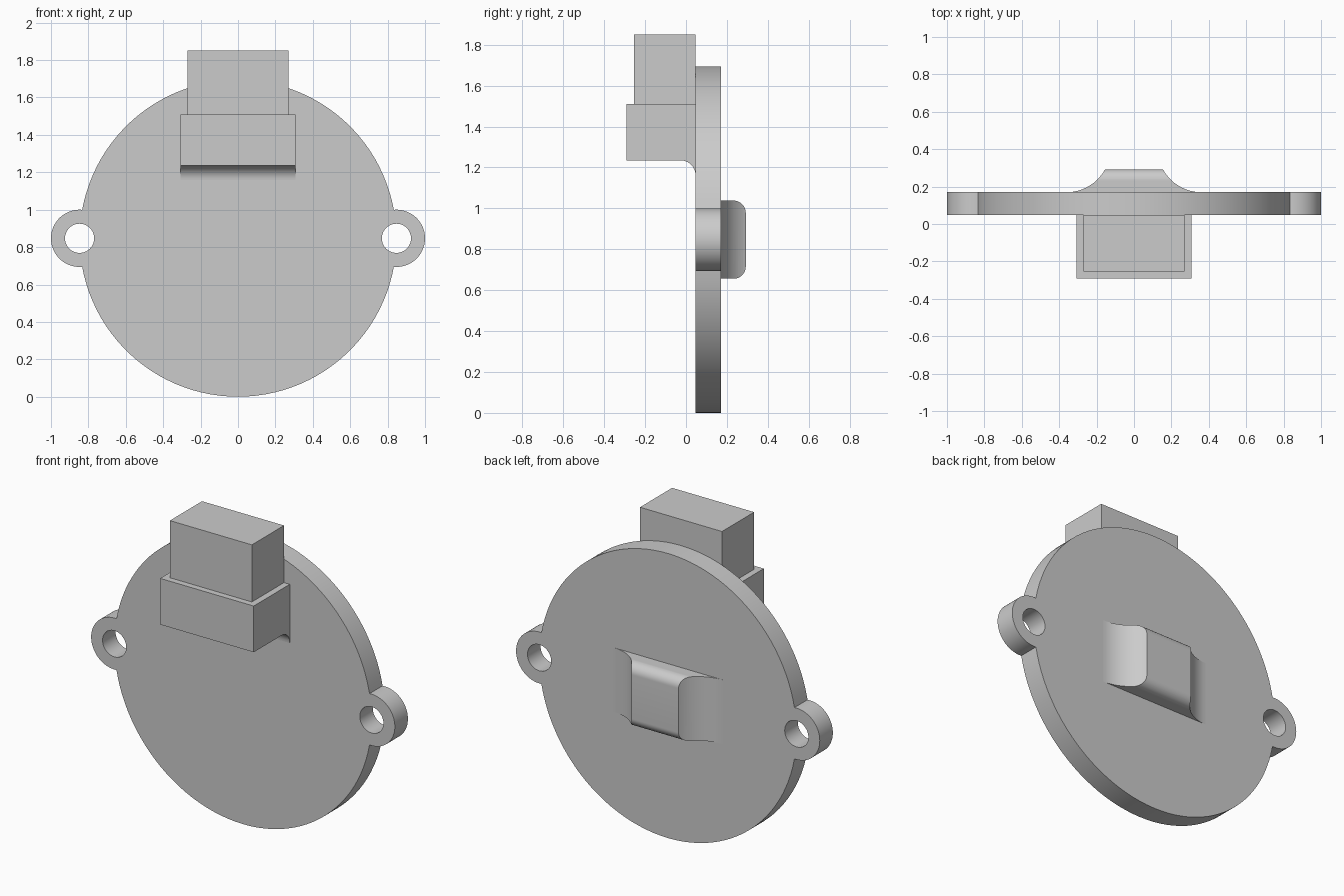
import bpy, bmesh
from math import sin, cos, asin, pi, radians
from mathutils import Vector

cube = bpy.data.objects.get("Cube")
if cube:
    bpy.data.objects.remove(cube, do_unlink=True)

grey = bpy.data.materials.new("plain grey")
grey.use_nodes = True
colour = (0.6, 0.6, 0.6, 1)
grey.diffuse_color = colour
grey.node_tree.nodes["Principled BSDF"].inputs["Base Color"].default_value = colour

R, EAR, HOLE = 0.847, 0.153, 0.078      # disc, ear and screw hole radii
FRONT, BACK, REAR = 0.047, 0.17, 0.292  # plate faces and rear of the grip


def arc(cx, cy, r, start, end, n):
    return [(cx + r * cos(start + (end - start) * i / n),
             cy + r * sin(start + (end - start) * i / n)) for i in range(n + 1)]


def prism(name, outline, axis, lo, hi):
    """Extrude a 2D outline along an axis; the outline uses the other two axes in order."""
    def place(p, d):
        c = list(p)
        c.insert("xyz".index(axis), d)
        return Vector(c)
    bm = bmesh.new()
    face = bm.faces.new([bm.verts.new(place(p, lo)) for p in outline])
    new = bmesh.ops.extrude_face_region(bm, geom=[face])["geom"]
    shift = place((0, 0), hi - lo)
    bmesh.ops.translate(bm, vec=shift, verts=[v for v in new if isinstance(v, bmesh.types.BMVert)])
    bmesh.ops.recalc_face_normals(bm, faces=bm.faces)
    mesh = bpy.data.meshes.new(name)
    bm.to_mesh(mesh)
    bm.free()
    mesh.materials.append(grey)
    ob = bpy.data.objects.new(name, mesh)
    bpy.context.collection.objects.link(ob)
    return ob


def cut(target, tool, operation):
    mod = target.modifiers.new(operation.lower(), "BOOLEAN")
    mod.object, mod.operation, mod.solver = tool, operation, "EXACT"
    bpy.context.view_layer.objects.active = target
    bpy.ops.object.modifier_apply(modifier=mod.name)
    bpy.data.objects.remove(tool, do_unlink=True)


def box(x0, x1, y0, y1):
    return [(x0, y0), (x1, y0), (x1, y1), (x0, y1)]


# Round plate with an ear on each side
a = 2 * asin(EAR / (2 * R))
sweep = pi / 2 + a / 2
outline = []
for side in (0, pi):
    outline += arc(R * cos(side), R, EAR, side - sweep, side + sweep, 40)[:-1]
    outline += arc(0, R, R, side + a, side + pi - a, 48)[:-1]
plate = prism("plate", outline, "y", FRONT, BACK)

# Screw holes through the ears
for side in (-1, 1):
    hole = prism("hole_cutter", arc(side * R, R, HOLE, 0, 2 * pi, 48)[:-1], "y", 0, 0.3)
    hole.hide_render = True
    cut(plate, hole, "DIFFERENCE")

# Connector on the front: plug, and socket with a filleted foot
plug = prism("plug", box(-0.27, 0.27, -0.255, FRONT), "z", 1.51, 1.85)
F = 0.075
side_profile = [(FRONT, 1.51), (-0.292, 1.51), (-0.292, 1.235)]
side_profile += arc(FRONT - F, 1.235 - F, F, pi / 2, 0, 12)
socket = prism("socket", side_profile, "x", -0.308, 0.308)

# Rear grip: concave flared ends, rounded top and bottom edges
FLARE, HALF, FOOT = 0.233, 0.155, 0.36
end = asin((FOOT - HALF) / FLARE)
flare = arc(FOOT, BACK + FLARE, FLARE, -pi / 2, -pi / 2 - end, 16)
profile = flare + [(-x, y) for x, y in reversed(flare)]
grip = prism("rear_grip", profile, "z", R - 0.3, R + 0.3)
Z, C = 0.191, 0.06
top = max(y for x, y in flare)
rounded = [(BACK - 0.05, R - Z)]
rounded += arc(top - C, R - Z + C, C, -pi / 2, 0, 12)
rounded += arc(top - C, R + Z - C, C, 0, pi / 2, 12)
rounded += [(BACK - 0.05, R + Z)]
trim = prism("grip_trimmer", rounded, "x", -0.5, 0.5)
trim.hide_render = True
cut(grip, trim, "INTERSECT")

# Smooth curved walls, keep edges sharp
for ob in bpy.context.view_layer.objects:
    ob.select_set(ob in (plate, plug, socket, grip))
bpy.context.view_layer.objects.active = plate
bpy.ops.object.shade_smooth_by_angle(angle=radians(25))
